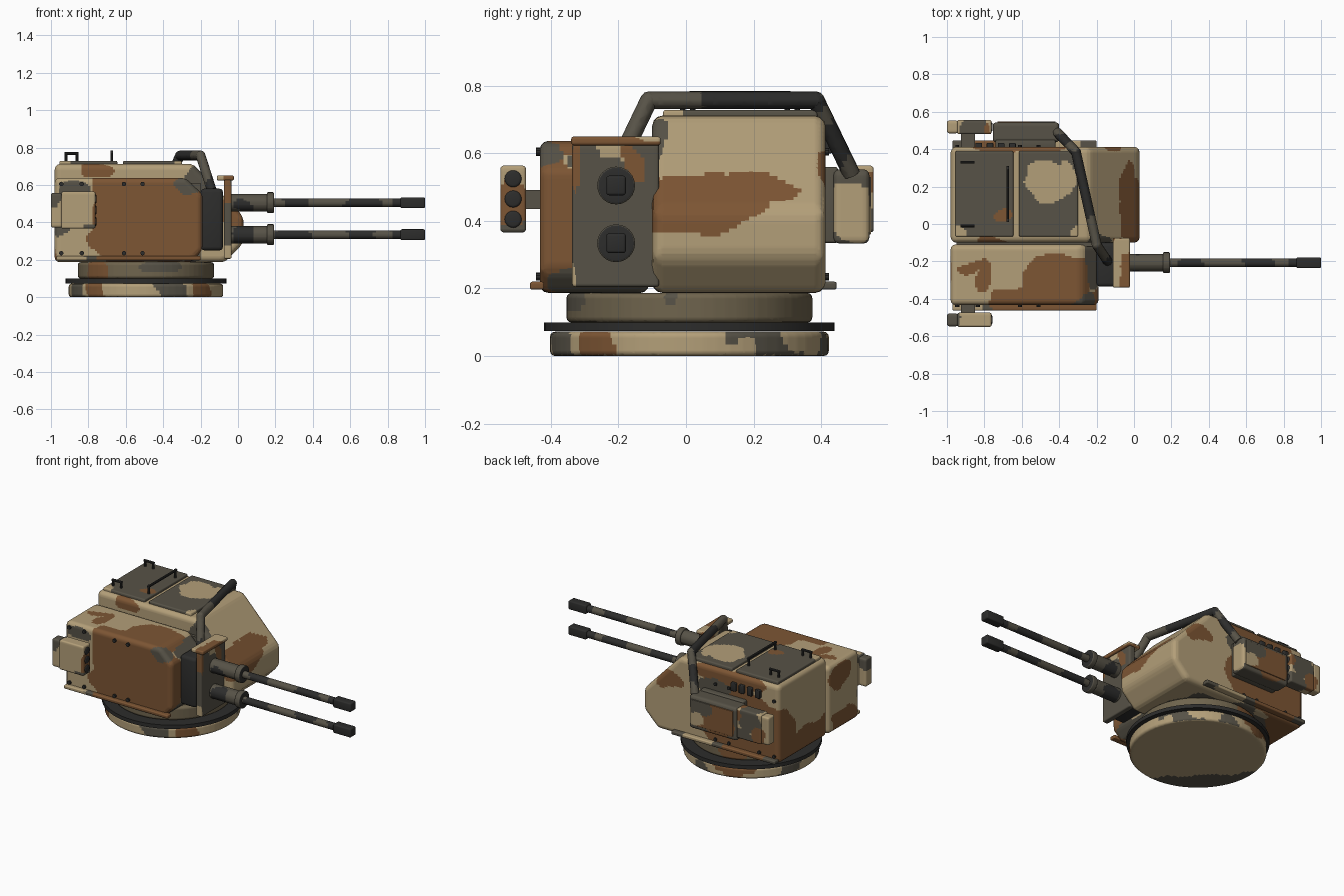
import bpy, bmesh, math
from mathutils import Vector, Matrix, noise

# Five flat paint colours
PAINTS = [("tan", (0.45, 0.345, 0.19)), ("brown", (0.205, 0.092, 0.034)),
          ("olive_grey", (0.095, 0.085, 0.063)), ("black", (0.026, 0.026, 0.025)),
          ("dark_khaki", (0.16, 0.128, 0.075))]
MATS = []
for n, c in PAINTS:
    m = bpy.data.materials.new(n)
    m.diffuse_color = (*c, 1)
    MATS.append(m)
TAN, BROWN, GREY, BLACK, KHAKI = range(5)


def blobs(base, spots, warp=0.04):
    """Camouflage rule: warped ellipsoids (centre, radii, paint) over a base paint."""
    def rule(p):
        q = p + noise.noise_vector(p * 7) * warp
        res = base
        for c, r, paint in spots:
            if sum(((q[i] - c[i]) / r[i]) ** 2 for i in range(3)) < 1:
                res = paint
        return res
    return rule


def part(name, bm, paint, bevel=0, step=0.012):
    """Bevel the sharp edges, cut a camouflage grid if needed, paint and shade."""
    if bevel:
        es = [e for e in bm.edges if e.calc_face_angle(0) > 0.5]
        bmesh.ops.bevel(bm, geom=es, offset=bevel, segments=3, profile=0.5,
                        affect='EDGES', clamp_overlap=True)
    bmesh.ops.recalc_face_normals(bm, faces=bm.faces[:])
    if callable(paint):
        for i in range(3):
            lo, hi = min(v.co[i] for v in bm.verts), max(v.co[i] for v in bm.verts)
            n = Vector((i == 0, i == 1, i == 2))
            for k in range(1, int((hi - lo) / step) + 1):
                bmesh.ops.bisect_plane(bm, geom=bm.verts[:] + bm.edges[:] + bm.faces[:],
                                       plane_co=n * (lo + k * step - 0.0013), plane_no=n)
    for f in bm.faces:
        f.smooth = True
        f.material_index = paint(f.calc_center_median()) if callable(paint) else paint
    for e in bm.edges:
        e.smooth = e.calc_face_angle(0) < 0.55
    me = bpy.data.meshes.new(name)
    bm.to_mesh(me)
    bm.free()
    for m in MATS:
        me.materials.append(m)
    ob = bpy.data.objects.new(name, me)
    bpy.context.collection.objects.link(ob)
    return ob


def boxes(*dims):
    bm = bmesh.new()
    for x0, x1, y0, y1, z0, z1 in dims:
        mat = Matrix.Translation(((x0 + x1) / 2, (y0 + y1) / 2, (z0 + z1) / 2)) \
            @ Matrix.Diagonal((x1 - x0, y1 - y0, z1 - z0, 1))
        bmesh.ops.create_cube(bm, size=1, matrix=mat)
    return bm


def rods(*items, seg=24):
    """Cylinders between pairs of points: (a, b, radius)."""
    bm = bmesh.new()
    for a, b, r in items:
        a, b = Vector(a), Vector(b)
        mat = Matrix.Translation((a + b) / 2) @ (b - a).to_track_quat('Z', 'Y').to_matrix().to_4x4()
        bmesh.ops.create_cone(bm, cap_ends=True, segments=seg, radius1=r, radius2=r,
                              depth=(b - a).length, matrix=mat)
    return bm


def prism(profile, y0, y1):
    bm = bmesh.new()
    f = bm.faces.new([bm.verts.new((x, y0, z)) for x, z in profile])
    g = bmesh.ops.extrude_face_region(bm, geom=[f])
    bmesh.ops.translate(bm, vec=(0, y1 - y0, 0),
                        verts=[v for v in g["geom"] if isinstance(v, bmesh.types.BMVert)])
    return bm


# Turntable
def disc(z0, z1, r):
    return rods(((-0.492, 0.01, z0), (-0.492, 0.01, z1), r), seg=64)


def ring_paint(p):
    """Tan underside, grey towards the far front corner; rim patched by compass angle."""
    if p.z < 0.004:
        return GREY if (p.x + 0.492 + p.y) * 0.7 < -0.24 + 0.14 * noise.noise(p * 6) else TAN
    a = math.degrees(math.atan2(p.y - 0.01, p.x + 0.492)) + 18 * noise.noise(p * 9)
    patches = ((-46, -32, BROWN), (25, 48, GREY), (-75, -58, GREY), (-140, -118, BROWN), (-165, -150, GREY),
               (70, 85, GREY), (100, 125, BROWN), (150, 168, GREY))
    return next((c for lo, hi, c in patches if lo < a < hi), TAN)


part("base_ring", disc(0, 0.072, 0.413), ring_paint, 0.015, 0.018)
part("turntable_flange", disc(0.074, 0.099, 0.43), BLACK)
part("turntable_collar", disc(0.099, 0.187, 0.364),
     blobs(KHAKI, [((-0.76, -0.24, 0.14), (0.07, 0.1, 0.1), BROWN), ((-0.13, -0.04, 0.16), (0.04, 0.025, 0.03), GREY),
                   ((-0.4, -0.36, 0.17), (0.15, 0.06, 0.05), GREY),
                   ((-0.62, 0.36, 0.15), (0.12, 0.06, 0.06), BROWN)]), 0.015, 0.018)

# Main hull with wedge nose
part("main_hull", prism([(-0.98, 0.187), (-0.07, 0.187), (0.03, 0.29), (0.03, 0.43),
                         (-0.24, 0.712), (-0.98, 0.712)], -0.1, 0.413),
     blobs(TAN, [((-0.75, 0.42, 0.38), (0.4, 0.2, 0.22), BROWN),
                 ((-0.6, 0.42, 0.68), (0.3, 0.05, 0.08), BROWN),
                 ((-0.98, 0.1, 0.22), (0.3, 0.5, 0.13), BROWN),
                 ((-0.15, 0.42, 0.56), (0.12, 0.06, 0.075), BROWN),
                 ((0.0, -0.06, 0.46), (0.13, 0.2, 0.095), BROWN),
                 ((0.0, 0.09, 0.455), (0.13, 0.16, 0.085), BROWN),
                 ((0.0, 0.23, 0.5), (0.13, 0.12, 0.05), BROWN),
                 ((-0.2, -0.1, 0.62), (0.09, 0.06, 0.08), GREY),
                 ((-0.75, -0.1, 0.68), (0.1, 0.04, 0.05), BROWN),
                 ((-0.5, 0.42, 0.56), (0.12, 0.06, 0.07), GREY),
                 ((-0.5, 0.1, 0.18), (0.35, 0.3, 0.04), GREY)]), 0.03)

# Gun-side module with bolted cheek
module_paint = blobs(TAN, [((-0.45, -0.44, 0.45), (0.35, 0.09, 0.24), BROWN),
                           ((-0.5, -0.44, 0.31), (0.31, 0.06, 0.15), BROWN),
                           ((-0.7, -0.44, 0.6), (0.07, 0.08, 0.12), BROWN),
                           ((-0.19, -0.42, 0.42), (0.12, 0.09, 0.3), BROWN),
                           ((-0.4, -0.3, 0.64), (0.2, 0.14, 0.06), BROWN),
                           ((-0.62, -0.38, 0.64), (0.15, 0.05, 0.04), BROWN),
                           ((-0.87, -0.24, 0.64), (0.1, 0.03, 0.05), BROWN),
                           ((-0.8, -0.3, 0.64), (0.04, 0.07, 0.05), BROWN),
                           ((-0.99, -0.28, 0.22), (0.04, 0.2, 0.1), BROWN),
                           ((-0.99, -0.25, 0.55), (0.04, 0.12, 0.1), BROWN),
                           ((-0.88, -0.44, 0.57), (0.1, 0.05, 0.05), GREY),
                           ((-0.95, -0.44, 0.38), (0.06, 0.04, 0.04), GREY),
                           ((-0.24, -0.44, 0.6), (0.09, 0.1, 0.055), GREY),
                           ((-0.2, -0.2, 0.6), (0.07, 0.15, 0.12), GREY),
                           ((-0.2, -0.2, 0.2), (0.1, 0.22, 0.06), GREY)])
part("gun_module", prism([(-0.98, 0.187), (-0.25, 0.187), (-0.19, 0.25), (-0.19, 0.55),
                          (-0.28, 0.637), (-0.98, 0.637)], -0.433, -0.11), module_paint, 0.025)
part("module_joint", boxes((-0.95, -0.2, -0.12, -0.08, 0.21, 0.61)), GREY)

# Lower side rails and bolts
part("side_rails", boxes((-0.97, -0.2, -0.462, -0.42, 0.197, 0.22), (-0.97, -0.2, 0.4, 0.446, 0.197, 0.22)),
     blobs(GREY, [((-0.45, -0.44, 0.21), (0.33, 0.1, 0.1), BROWN), ((-0.9, -0.44, 0.21), (0.1, 0.1, 0.1), TAN),
                  ((-0.75, 0.43, 0.21), (0.15, 0.1, 0.1), BROWN), ((-0.4, 0.43, 0.21), (0.12, 0.1, 0.1), TAN)]),
     0.006, 0.018)
bolts = []
for x in (-0.945, -0.835, -0.61, -0.51):
    for z in (0.235, 0.605):
        bolts += [((x, -0.425, z), (x, -0.445, z), 0.012), ((x, 0.405, z), (x, 0.423, z), 0.011)]
part("bolts", rods(*bolts, seg=10), BLACK)
part("side_vents", boxes(*[(x - 0.018, x + 0.018, 0.4, 0.433, 0.6, 0.655)
                           for x in (-0.83, -0.77, -0.71, -0.65)]), BLACK, 0.005)

# Roof hatches and grab handles
part("rear_hatch", boxes((-0.955, -0.645, -0.068, 0.39, 0.7, 0.729)),
     blobs(GREY, [((-0.7, 0.04, 0.72), (0.045, 0.03, 0.1), BROWN),
                  ((-0.96, -0.05, 0.72), (0.05, 0.05, 0.1), TAN)]), 0.008)
part("front_hatch", boxes((-0.615, -0.3, -0.068, 0.39, 0.7, 0.729)),
     blobs(GREY, [((-0.46, 0.21, 0.72), (0.13, 0.08, 0.1), TAN), ((-0.49, 0.29, 0.72), (0.09, 0.07, 0.1), TAN),
                  ((-0.37, 0.25, 0.72), (0.05, 0.08, 0.1), TAN),
                  ((-0.31, -0.06, 0.72), (0.05, 0.04, 0.1), TAN)]), 0.008)
grips = []
for y in (-0.01, 0.33):
    grips += [((-0.92, y, 0.72), (-0.92, y, 0.77), 0.008), ((-0.86, y, 0.72), (-0.86, y, 0.77), 0.008),
              ((-0.927, y, 0.767), (-0.853, y, 0.767), 0.008)]
grips += [((-0.675, 0.02, 0.72), (-0.675, 0.02, 0.785), 0.008), ((-0.675, 0.3, 0.72), (-0.675, 0.3, 0.785), 0.008),
          ((-0.675, 0.01, 0.777), (-0.675, 0.31, 0.777), 0.008)]
part("hatch_handles", rods(*grips, seg=10), BLACK)

# Bent guard bar over the roof
path = [(-0.14, -0.2, 0.57), (-0.2, -0.11, 0.757), (-0.31, 0.385, 0.757), (-0.41, 0.49, 0.54)]
bar = rods(*[(a, b, 0.026) for a, b in zip(path, path[1:])], seg=12)
for p in path[1:3]:
    bmesh.ops.create_icosphere(bar, subdivisions=2, radius=0.027, matrix=Matrix.Translation(p))
part("guard_bar", bar, blobs(GREY, [((-0.26, 0.19, 0.757), (0.2, 0.19, 0.1), BLACK),
                                    ((-0.37, 0.45, 0.62), (0.1, 0.05, 0.08), BLACK),
                                    ((-0.14, -0.2, 0.58), (0.05, 0.05, 0.06), BLACK)], 0.06), 0, 0.018)

# Gun cradle and shield
part("gun_cradle", boxes((-0.2, -0.08, -0.335, -0.1, 0.25, 0.58)), BLACK, 0.02)
part("gun_shield", boxes((-0.075, -0.035, -0.337, -0.08, 0.205, 0.63)),
     blobs(GREY, [((-0.05, -0.2, 0.6), (0.1, 0.07, 0.03), TAN),
                  ((-0.05, -0.16, 0.57), (0.1, 0.035, 0.05), BROWN),
                  ((-0.05, -0.34, 0.57), (0.1, 0.012, 0.08), BROWN),
                  ((-0.05, -0.34, 0.27), (0.1, 0.012, 0.08), TAN)]), 0.008)
part("shield_cap", boxes((-0.113, -0.022, -0.34, -0.075, 0.624, 0.65)),
     blobs(BROWN, [((-0.1, -0.22, 0.65), (0.04, 0.16, 0.1), TAN), ((-0.05, -0.1, 0.65), (0.05, 0.05, 0.02), TAN)],
           0.03), 0.008)

# Twin guns
Y = -0.207
for label, z in (("upper", 0.505), ("lower", 0.334)):
    part(label + "_gun_sleeve", rods(((-0.06, Y, z), (0.16, Y, z), 0.046)),
         blobs(GREY, [((0.03, Y, z - 0.02), (0.06, 0.1, 0.04), BLACK)]), 0.006, 0.018)
    part(label + "_gun_collar", rods(((0.155, Y, z), (0.192, Y, z), 0.056)),
         lambda p: BLACK if p.x > 0.191 else GREY, 0.006, 0.03)
    part(label + "_barrel", rods(((0.18, Y, z), (0.88, Y, z), 0.0235), seg=16),
         blobs(GREY, [((c, Y, z), (r, 0.1, 0.1), BLACK) for c, r in ((0.31, 0.07), (0.66, 0.09), (0.85, 0.04))]
               , 0.06), 0, 0.018)
    part(label + "_muzzle", boxes((0.868, 1.0, Y - 0.029, Y + 0.029, z - 0.029, z + 0.029)), BLACK, 0.008)

# Smoke launchers on both flanks: body, rear cap, bracket, three tubes
for side, s in (("front", -1), ("back", 1)):
    def yy(a, b):
        return tuple(sorted((0.003 + s * a, 0.003 + s * b)))
    spot = blobs(TAN, [((-0.76, s * 0.5, 0.44), (0.03, 0.1, 0.09), BROWN),
                       ((-0.78, s * 0.5, 0.38), (0.06, 0.1, 0.03), GREY),
                       ((-0.99, s * 0.5, 0.54), (0.04, 0.1, 0.06), GREY)] if s < 0 else
                 [((-0.84, 0.5, 0.5), (0.11, 0.1, 0.11), GREY), ((-0.79, 0.53, 0.38), (0.1, 0.1, 0.05), GREY),
                  ((-0.76, 0.5, 0.52), (0.03, 0.1, 0.05), BROWN), ((-0.92, 0.55, 0.4), (0.05, 0.05, 0.06), BROWN)])
    part(side + "_launcher", boxes((-0.945, -0.762, *yy(0.477, 0.553), 0.366, 0.564)), spot, 0.01)
    part(side + "_launcher_cap", boxes((-1.0, -0.94, *yy(0.482, 0.55), 0.372, 0.558)), spot, 0.012)
    part(side + "_launcher_bracket", boxes((-0.925, -0.85, *yy(0.4, 0.48), 0.435, 0.492)), GREY)
    tubes = rods(*[((-0.78, 0.003 + s * 0.515, z), (-0.757, 0.003 + s * 0.515, z), 0.026)
                   for z in (0.405, 0.465, 0.525)], seg=16)
    part(side + "_launcher_tubes", tubes, BLACK, 0.008)

# Sight box on the back flank
part("sight_mount", boxes((-0.74, -0.42, 0.4, 0.45, 0.335, 0.56)), GREY, 0.008)
part("sight_box", boxes((-0.755, -0.4, 0.437, 0.543, 0.333, 0.553)),
     blobs(GREY, [((-0.4, 0.5, 0.43), (0.04, 0.1, 0.1), TAN), ((-0.62, 0.54, 0.4), (0.14, 0.05, 0.07), BROWN)]), 0.018)
part("sight_lid", boxes((-0.73, -0.42, 0.54, 0.548, 0.36, 0.53)),
     blobs(BROWN, [((-0.48, 0.54, 0.5), (0.1, 0.1, 0.07), GREY), ((-0.45, 0.54, 0.4), (0.06, 0.1, 0.05), TAN)]), 0.003)
